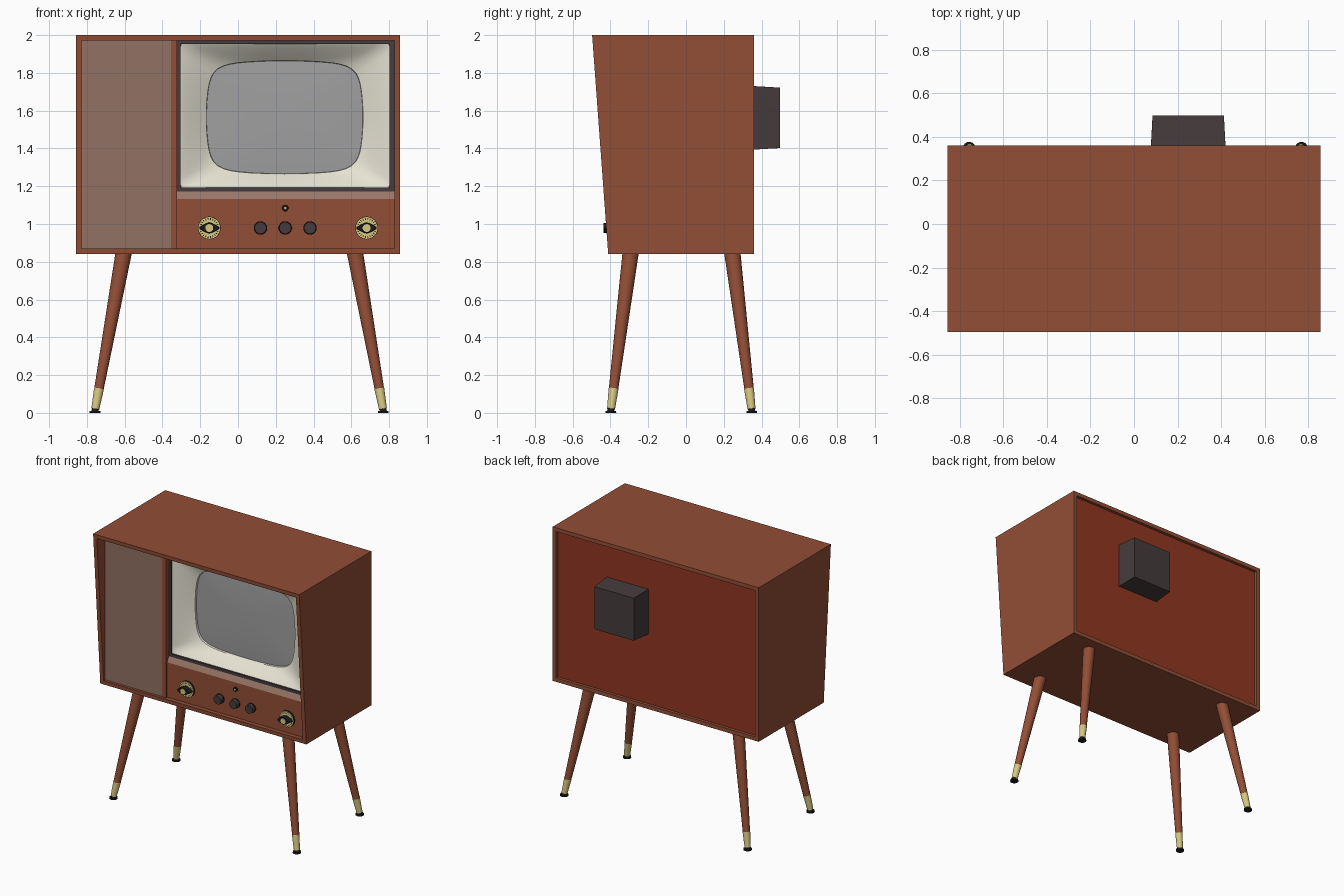
import bpy, bmesh, math
from mathutils import Vector

cube = bpy.data.objects.get("Cube")
if cube:
    bpy.data.objects.remove(cube, do_unlink=True)


def material(name, r, g, b):
    lin = [(c / 255 / 12.92 if c < 11 else ((c / 255 + 0.055) / 1.055) ** 2.4) for c in (r, g, b)]
    m = bpy.data.materials.new(name)
    m.use_nodes = True
    m.diffuse_color = (*lin, 1)
    m.node_tree.nodes["Principled BSDF"].inputs["Base Color"].default_value = (*lin, 1)
    return m


WOOD = material("walnut wood", 146, 78, 54)
BACK = material("red brown board", 144, 54, 33)
CLOTH = material("speaker cloth", 146, 113, 99)
LEDGE = material("pale brown ledge", 152, 118, 104)
CREAM = material("cream mask", 230, 227, 211)
GLASS = material("grey screen", 160, 160, 161)
DARK = material("dark grey", 69, 59, 60)
BRASS = material("brass", 216, 200, 130)
BLACK = material("black", 28, 26, 27)


def finish(name, bm, mat, smooth=False):
    bmesh.ops.recalc_face_normals(bm, faces=bm.faces)
    mesh = bpy.data.meshes.new(name)
    bm.to_mesh(mesh)
    bm.free()
    mesh.materials.append(mat)
    ob = bpy.data.objects.new(name, mesh)
    bpy.context.collection.objects.link(ob)
    if smooth:
        bpy.ops.object.select_all(action='DESELECT')
        ob.select_set(True)
        bpy.context.view_layer.objects.active = ob
        bpy.ops.object.shade_smooth_by_angle(angle=math.radians(35))
    return ob


def prism(name, x0, x1, profile, mat):
    """Extrude a (y, z) profile along x."""
    bm = bmesh.new()
    a = [bm.verts.new((x0, y, z)) for y, z in profile]
    b = [bm.verts.new((x1, y, z)) for y, z in profile]
    bm.faces.new(a)
    bm.faces.new(b)
    for i in range(len(a)):
        j = (i + 1) % len(a)
        bm.faces.new((a[i], a[j], b[j], b[i]))
    return finish(name, bm, mat)


def box(name, x0, x1, y0, y1, z0, z1, mat):
    return prism(name, x0, x1, [(y0, z0), (y1, z0), (y1, z1), (y0, z1)], mat)


def rod(name, p, q, r0, r1, mat, sides=32):
    """Tapered cylinder from p to q."""
    p, q = Vector(p), Vector(q)
    bm = bmesh.new()
    bmesh.ops.create_cone(bm, cap_ends=True, segments=sides, radius1=r0, radius2=r1,
                          depth=(q - p).length)
    bm.transform((q - p).to_track_quat('Z', 'Y').to_matrix().to_4x4())
    bmesh.ops.translate(bm, verts=bm.verts, vec=(p + q) / 2)
    return finish(name, bm, mat, True)


def loft(name, rings, mat, n=96, cap=False):
    """Skin rounded outlines (cx, cz, half_x, half_z, y, exponent, side bulge)."""
    bm = bmesh.new()
    loops = []
    for cx, cz, a, b, y, p, bulge in rings:
        loop = []
        for i in range(n):
            t = math.tau * i / n
            c, s = math.cos(t), math.sin(t)
            f = (abs(c) ** p + abs(s) ** p) ** (-1 / p)
            u, v = c * f, s * f
            loop.append(bm.verts.new((cx + a * u * (1 - bulge * v * v), y,
                                      cz + b * v * (1 - bulge * u * u))))
        loops.append(loop)
    for l, m in zip(loops, loops[1:]):
        for i in range(n):
            j = (i + 1) % n
            bm.faces.new((l[i], l[j], m[j], m[i]))
    if cap:
        bm.faces.new(loops[-1])
    return finish(name, bm, mat, True)


# Cabinet shell with a front that leans forward at the top
W, T, BOT, TOP, REAR = 0.857, 0.029, 0.842, 2.0, 0.36


def lean(z):
    return -0.412 - 0.085 * (z - BOT) / (TOP - BOT)


def plank(name, x0, x1, z0, z1):
    prism(name, x0, x1, [(lean(z0), z0), (REAR, z0), (REAR, z1), (lean(z1), z1)], WOOD)


IN = W - T
plank("cabinet_right_side", -W, -IN, BOT, TOP)
plank("cabinet_left_side", IN, W, BOT, TOP)
plank("cabinet_top", -IN, IN, TOP - T, TOP)
plank("cabinet_bottom", -IN, IN, BOT, BOT + T)
Z0, Z1 = BOT + T, TOP - T

# Upright front boards set inside the shell
FRONT, DIV = -0.382, -0.322
box("speaker_panel", -IN, -0.355, -0.395, -0.365, Z0, Z1, CLOTH)
box("divider", -0.355, DIV, -0.397, -0.25, Z0, Z1, WOOD)
box("control_panel", DIV, IN, FRONT, FRONT + 0.03, Z0, 1.133, WOOD)
prism("sloping_ledge", DIV, IN, [(FRONT, 1.133), (-0.33, 1.133), (-0.33, 1.172), (-0.362, 1.172)], LEDGE)

# Dark screen frame
FY, FB = -0.362, -0.33
box("frame_bottom", DIV, IN, FY, FB, 1.172, 1.193, DARK)
box("frame_top", DIV, IN, FY, FB, 1.954, Z1, DARK)
box("frame_right", DIV, -0.305, FY, FB, 1.193, 1.954, DARK)
box("frame_left", 0.803, IN, FY, FB, 1.193, 1.954, DARK)

# Funnel-shaped mask and gently domed screen
rings = []
STEPS = 10
for k in range(STEPS + 1):
    t = k / STEPS
    rings.append((0.249 - 0.002 * t, 1.5735 - 0.0085 * t, 0.555 - 0.14 * t, 0.382 - 0.082 * t,
                  -0.35 + 0.08 * t ** 1.1, 100 * 0.08 ** t, 0.08 * t))
rings.append((0.247, 1.565, 0.413, 0.298, -0.252, 8, 0.08))
loft("screen_mask", rings, CREAM)
dome = []
for k in range(8):
    s = 1 - k / 8
    dome.append((0.247, 1.565, 0.415 * s, 0.3 * s, -0.255 - 0.009 * (1 - s * s), 2 + 6 * s, 0.08 * s))
loft("screen_glass", dome, GLASS, cap=True)


def knob(name, x, z, y0, y1, r0, r1, mat):
    rod(name, (x, y0, z), (x, y1, z), r0, r1, mat)


# Large tuning dials with ticks, pointed grip and hub
for label, x in (("right", -0.152), ("left", 0.681)):
    z = 0.979
    knob(label + "_dial_rim", x, z, FRONT, -0.394, 0.06, 0.06, BLACK)
    knob(label + "_dial", x, z, FRONT, -0.398, 0.059, 0.058, BRASS)
    bm = bmesh.new()
    for i in range(24):
        a = math.tau * (i + 0.5) / 24
        u, v = Vector((math.cos(a), 0, math.sin(a))), Vector((-math.sin(a), 0, math.cos(a)))
        c = Vector((x, -0.3995, z))
        bm.faces.new([bm.verts.new(c + u * r + v * w) for r, w in
                      ((0.043, -0.002), (0.053, -0.002), (0.053, 0.002), (0.043, 0.002))])
    finish(label + "_dial_ticks", bm, BLACK)
    loft(label + "_dial_grip", [(x, z, 0.054, 0.029, -0.396, 1.3, 0), (x, z, 0.05, 0.027, -0.436, 1.3, 0)],
         BLACK, n=48, cap=True)
    knob(label + "_dial_hub", x, z, -0.42, -0.438, 0.022, 0.021, BRASS)

# Small knobs and indicator
for i, x in enumerate((0.119, 0.25, 0.381)):
    knob(f"small_knob_base_{i + 1}", x, 0.979, FRONT, -0.39, 0.035, 0.034, BLACK)
    knob(f"small_knob_{i + 1}", x, 0.979, FRONT, -0.417, 0.033, 0.031, DARK)
knob("indicator_ring", 0.25, 1.084, FRONT, -0.392, 0.017, 0.016, BLACK)
knob("indicator_centre", 0.25, 1.084, FRONT, -0.394, 0.006, 0.006, BRASS)

# Back board and tapered tube cover
box("back_board", -IN, IN, 0.315, 0.338, Z0, Z1, BACK)
loft("tube_cover", [(0.249, 1.562, 0.173, 0.17, 0.325, 400, 0), (0.249, 1.562, 0.164, 0.16, 0.498, 400, 0)],
     DARK, n=8, cap=True)

# Splayed legs with brass ferrules and black feet
for sx, side in ((-1, "right"), (1, "left")):
    for end, y_top, y_bot in (("front", -0.293, -0.398), ("rear", 0.245, 0.348)):
        top, foot = Vector((0.007 + sx * 0.612, y_top, 0.85)), Vector((0.006 + sx * 0.763, y_bot, 0.012))
        joint = foot.lerp(top, 0.138)
        name = f"{end}_{side}_"
        rod(name + "leg", joint, top, 0.025, 0.043, WOOD)
        rod(name + "ferrule", foot.lerp(top, 0.01), joint, 0.021, 0.0262, BRASS)
        rod(name + "foot", (foot.x, foot.y, 0), (foot.x, foot.y, 0.011), 0.029, 0.028, BLACK)
        rod(name + "foot_stem", (foot.x, foot.y, 0.008), (foot.x, foot.y, 0.024), 0.02, 0.015, BLACK)
